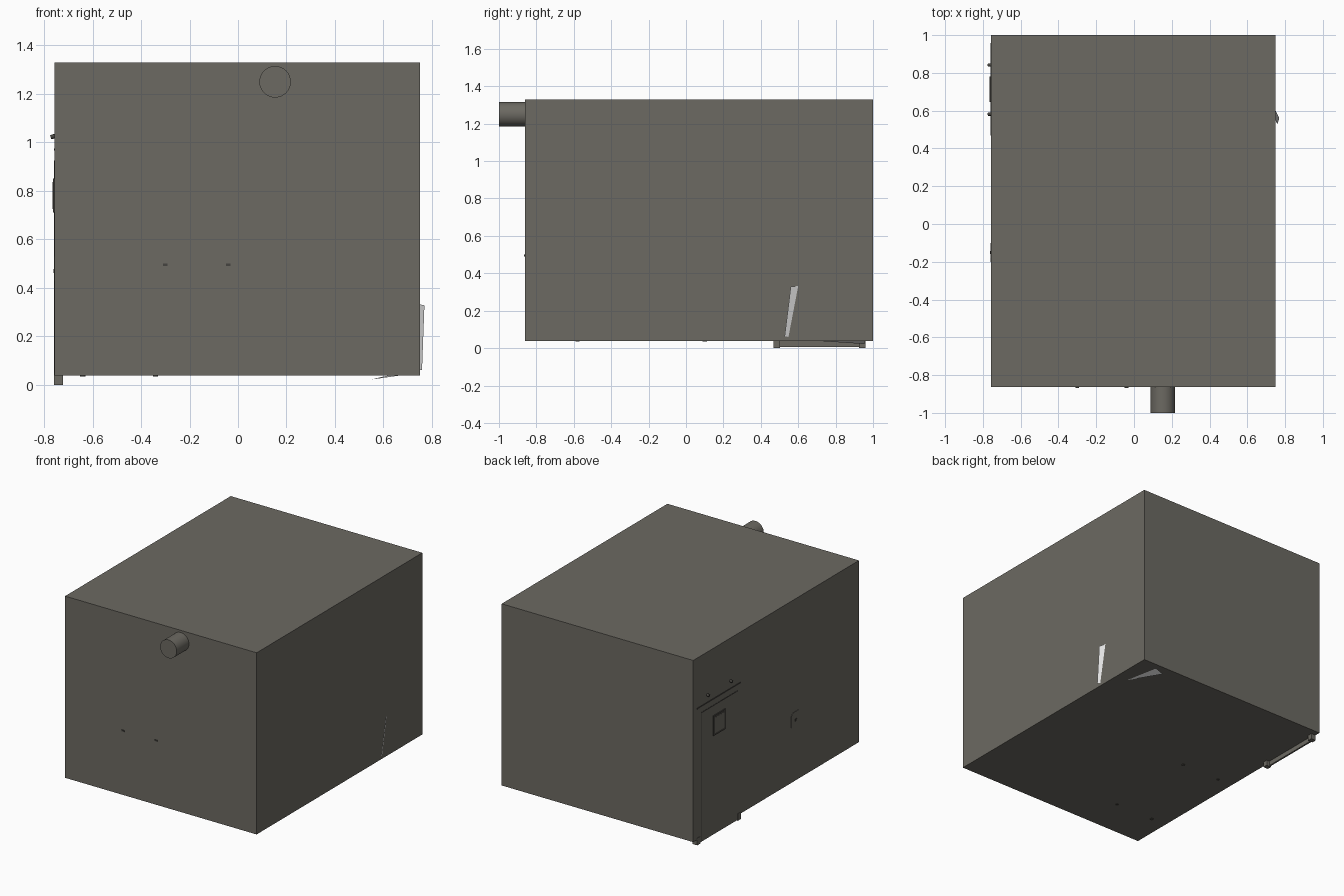
import bpy, bmesh, math
from mathutils import Vector

if "Cube" in bpy.data.objects:
    bpy.data.objects.remove(bpy.data.objects["Cube"])


def material(name, rgb):
    m = bpy.data.materials.new(name)
    m.diffuse_color = (*rgb, 1)
    m.use_nodes = True
    m.node_tree.nodes["Principled BSDF"].inputs["Base Color"].default_value = m.diffuse_color
    return m


WALL = material("grey brown wall", (0.15, 0.142, 0.122))
DARK = material("dark fittings", (0.06, 0.057, 0.05))
PALE = material("pale sheet", (0.8, 0.8, 0.8))


def mesh_object(name, verts, faces, mat):
    me = bpy.data.meshes.new(name)
    me.from_pydata(verts, [], faces)
    me.materials.append(mat)
    ob = bpy.data.objects.new(name, me)
    bpy.context.collection.objects.link(ob)
    return ob


def box(name, x, y, z, mat):
    v = [(a, b, c) for a in x for b in y for c in z]
    f = [(0, 1, 3, 2), (4, 6, 7, 5), (0, 4, 5, 1), (2, 3, 7, 6), (0, 2, 6, 4), (1, 5, 7, 3)]
    return mesh_object(name, v, f, mat)


def cylinder(name, loc, r, depth, axis, mat, sides):
    rot = Vector(axis).to_track_quat('Z', 'Y').to_euler()
    bpy.ops.mesh.primitive_cylinder_add(vertices=sides, radius=r, depth=depth, location=loc, rotation=rot)
    ob = bpy.context.object
    ob.name = name
    ob.data.materials.append(mat)
    bpy.ops.object.shade_smooth_by_angle(angle=math.radians(40))
    return ob


# Main room shell and the vent pipe on its front
box("room_shell", (-0.757, 0.75), (-0.862, 1.0), (0.038, 1.33), WALL)
cylinder("vent_pipe", (0.153, -0.92, 1.25), 0.065, 0.16, (0, 1, 0), WALL, 32)

# Door frame feet and sill below the left wall
for i, y in enumerate((0.468, 0.925)):
    box(f"frame_foot_{i}", (-0.76, -0.722), (y, y + 0.034), (0.0, 0.05), WALL)
box("door_sill", (-0.757, -0.745), (0.5, 0.93), (0.006, 0.045), WALL)

# Door details on the left wall
X = -0.757
box("door_edge", (X - 0.002, X + 0.01), (0.908, 0.914), (0.006, 0.925), DARK)
box("door_top_edge", (X - 0.002, X + 0.01), (0.5, 0.914), (0.92, 0.926), DARK)
box("door_lintel_edge", (X - 0.003, X + 0.01), (0.468, 0.958), (0.966, 0.974), DARK)
box("door_window", (X - 0.007, X + 0.01), (0.645, 0.78), (0.71, 0.852), DARK)
box("door_window_pane", (X - 0.008, X + 0.01), (0.66, 0.765), (0.725, 0.837), WALL)

# Round lamps over the door
for i, y in enumerate((0.582, 0.842)):
    cylinder(f"door_lamp_{i}", (X - 0.003, y, 1.025), 0.009, 0.026, (1, 0, 0.3), DARK, 12)

# Wall plate with cut corners further along the left wall
c = 0.02
outline = [(-0.2 + c, .41), (-0.1 - c, .41), (-0.1, .41 + c), (-0.1, .53 - c),
           (-0.1 - c, .53), (-0.2 + c, .53), (-0.2, .53 - c), (-0.2, .41 + c)]
n = len(outline)
verts = [(X - 0.003, *p) for p in outline] + [(X + 0.01, *p) for p in outline]
faces = [tuple(range(n)), tuple(range(2 * n - 1, n - 1, -1))]
faces += [(i, i + n, (i + 1) % n + n, (i + 1) % n) for i in range(n)]
mesh_object("wall_plate", verts, faces, WALL)
box("wall_plate_switch", (X - 0.005, X), (-0.158, -0.142), (0.462, 0.478), DARK)

# Small bolts on the front wall and under the floor
for i, x in enumerate((-0.30, -0.04)):
    box(f"front_bolt_{i}", (x - 0.01, x + 0.01), (-0.867, -0.85), (0.491, 0.5), DARK)
for i, x in enumerate((-0.64, -0.34)):
    for j, y in enumerate((-0.58, 0.1)):
        cylinder(f"floor_bolt_{i}_{j}", (x, y, 0.04), 0.011, 0.012, (0, 0, 1), DARK, 12)

# Pale sheets poking out through the right wall and the floor
mesh_object("side_sheet", [(0.749, 0.55, 0.06), (0.759, 0.527, 0.062), (0.769, 0.56, 0.328), (0.749, 0.602, 0.332)],
            [(0, 3, 2, 1)], PALE)
mesh_object("floor_sheet", [(0.55, 0.955, 0.022), (0.62, 0.955, 0.039), (0.67, 0.70, 0.039)],
            [(0, 1, 2)], PALE)
